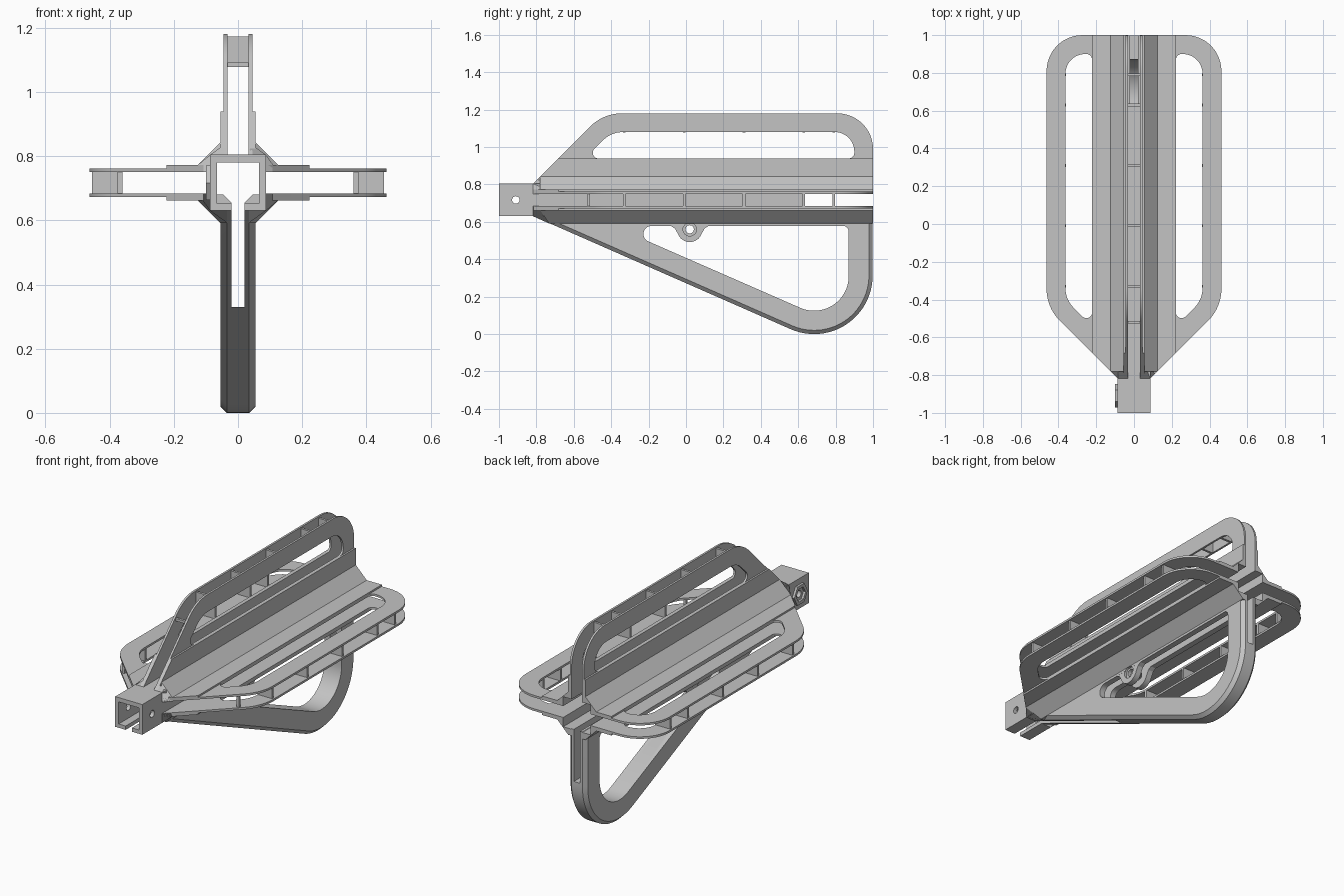
import bpy
import bmesh
from math import sin, cos, pi, radians
from mathutils import Matrix, Vector

cube = bpy.data.objects.get("Cube")
if cube:
    bpy.data.objects.remove(cube)

GREY = (0.55, 0.55, 0.55, 1)
grey = bpy.data.materials.new("plain grey")
grey.use_nodes = True
grey.diffuse_color = GREY
grey.node_tree.nodes["Principled BSDF"].inputs["Base Color"].default_value = GREY

AXIS = 0.717   # height of the tube centre line


def arc(cy, cz, r, start, end, n=16):
    angles = [radians(start + (end - start) * i / n) for i in range(n + 1)]
    return [(cy + r * cos(a), cz + r * sin(a)) for a in angles]


def circle(cy, cz, r, n=24):
    return arc(cy, cz, r, 0, 360, n)[:-1]


def fillet(corners, n=12):
    """Round each (y, z, radius) corner of an outline."""
    out = []
    for i, (y, z, r) in enumerate(corners):
        p = Vector((y, z))
        if not r:
            out.append((y, z))
            continue
        a = (Vector(corners[i - 1][:2]) - p).normalized()
        b = (Vector(corners[(i + 1) % len(corners)][:2]) - p).normalized()
        half = a.angle(b) / 2
        centre = p + (a + b).normalized() * (r / sin(half))
        reach = a.dot(centre - p)
        u, v = p + a * reach - centre, p + b * reach - centre
        for k in range(n + 1):
            out.append(tuple(centre + u.slerp(v, k / n).normalized() * r))
    return out


def prism(name, outline, lo, hi, along="X", bevel=0):
    """Extrude an outline: (y, z) points along X or (x, z) points along Y."""
    bm = bmesh.new()
    place = (lambda a, b, t: (t, a, b)) if along == "X" else (lambda a, b, t: (a, t, b))
    ends = [[bm.verts.new(place(a, b, t)) for a, b in outline] for t in (lo, hi)]
    caps = [bm.faces.new(e) for e in ends]
    n = len(outline)
    for i in range(n):
        j = (i + 1) % n
        bm.faces.new((ends[0][i], ends[0][j], ends[1][j], ends[1][i]))
    bmesh.ops.recalc_face_normals(bm, faces=bm.faces)
    if bevel:
        rim = {e for f in caps for e in f.edges}
        bmesh.ops.bevel(bm, geom=list(rim), offset=bevel, segments=1, affect="EDGES")
    mesh = bpy.data.meshes.new(name)
    bm.to_mesh(mesh)
    bm.free()
    mesh.materials.append(grey)
    obj = bpy.data.objects.new(name, mesh)
    bpy.context.collection.objects.link(obj)
    return obj


def cut(obj, *cutters):
    """Subtract the cutters, bake the result and discard them."""
    for c in cutters:
        c.hide_render = True
        m = obj.modifiers.new("cut", "BOOLEAN")
        m.operation, m.solver, m.object = "DIFFERENCE", "EXACT", c
    graph = bpy.context.evaluated_depsgraph_get()
    baked = bpy.data.meshes.new_from_object(obj.evaluated_get(graph))
    obj.modifiers.clear()
    obj.data = baked
    for c in cutters:
        bpy.data.objects.remove(c)
    return obj


def box(name, x0, x1, y0, y1, z0, z1):
    return prism(name, [(y0, z0), (y1, z0), (y1, z1), (y0, z1)], x0, x1)


# Square tube, slotted underneath: open socket in front, thicker floor behind
def tube(name, y0, y1, inner):
    half = [(0.02, 0.63), (0.087, 0.63), (0.087, 0.805)]
    outline = half + [(-x, z) for x, z in reversed(half)]
    outline += [(-x, z) for x, z in inner] + list(reversed(inner))
    return prism(name, outline, y0, y1, "Y")


socket = tube("socket", -1, -0.81, [(0.02, 0.652), (0.065, 0.652), (0.065, 0.78)])
cut(socket, prism("pin_hole", circle(-0.91, AXIS, 0.02), -0.2, 0.2))
tube("tube", -0.81, 0.635, [(0.02, 0.655), (0.045, 0.68), (0.065, 0.68), (0.065, 0.78)])

# Hexagonal nut holder on one side of the socket
holder = prism("nut_holder", circle(-0.91, AXIS, 0.062, 6), -0.1, -0.085)
cut(holder, prism("nut_pocket", circle(-0.91, AXIS, 0.042, 6), -0.2, 0.2))

# Diagonal gussets in the four corners between the fins
GUSSET = [(0.055, 0.125), (0.125, 0.055), (0.125, 0.034), (0.087, 0.034),
          (0.087, 0.087), (0.034, 0.087), (0.034, 0.125)]
for sx, side in ((1, "left"), (-1, "right")):
    for sz, level in ((1, "upper"), (-1, "lower")):
        g = prism(f"{level}_{side}_gusset",
                  [(sx * x, AXIS + sz * z) for x, z in GUSSET], -0.8, 1, "Y")
        for v in g.data.vertices:
            if v.co.y < 0:
                cone = -0.905 + max(abs(v.co.x), abs(v.co.z - AXIS))
                v.co.y = max(cone, -0.82 + (0.63 - v.co.z) / 0.4375)

# Three double-walled fins: thin slotted plates, thick roots and rungs
FIN = fillet([(-0.818, 0.087, 0), (-0.442, 0.463, 0.24), (1, 0.463, 0.19), (1, 0.087, 0)])
WINDOW = fillet([(-0.541, 0.222, 0.03), (-0.40, 0.363, 0.15),
                 (0.9, 0.363, 0.105), (0.9, 0.222, 0.03)])
ROOT = [(-0.818, 0.087), (-0.683, 0.222), (1, 0.222), (1, 0.087)]
RUNGS = (-0.52, -0.33, -0.01, 0.31, 0.63, 0.79)

for fin, angle in (("top", 0), ("left", pi / 2), ("right", -pi / 2)):
    parts = []
    for s, wall in ((1, "a"), (-1, "b")):
        plate = prism(f"{fin}_fin_plate_{wall}", FIN, s * 0.033, s * 0.045)
        cut(plate, prism("window", WINDOW, -0.1, 0.1))
        parts += [plate, prism(f"{fin}_fin_root_{wall}", ROOT, s * 0.034, s * 0.055)]
    for i, y in enumerate(RUNGS):
        top = min(0.455, y + 0.895)
        parts.append(box(f"{fin}_fin_rung_{i + 1}", -0.034, 0.034,
                         y - 0.007, y + 0.007, 0.36, top))
    turn = Matrix.Translation((0, 0, AXIS)) @ Matrix.Rotation(angle, 4, "Y")
    for p in parts:
        p.data.transform(turn)

# Lower keel: bevelled loop, split down the middle in its upper part
KEEL = [(-0.82, 0.632)] + arc(0.685, 0.313, 0.313, 246.4, 360, 24) + [(0.998, 0.632)]
OPENING = fillet([(0.87, 0.578, 0.03), (-0.39, 0.578, 0.043), (0.87, 0.027, 0.185)], 20)
keel = prism("keel", KEEL, -0.055, 0.055, bevel=0.02)
cut(keel, prism("opening", OPENING, -0.2, 0.2),
    box("split", -0.02, 0.02, -1.2, 1.2, 0.33, 0.7),
    prism("bolt_hole", circle(0.02, 0.56, 0.035), -0.2, 0.2))

# Bolt boss hanging into the keel opening
BOSS = ([(-0.10, 0.59), (-0.06, 0.565)] + arc(0.02, 0.56, 0.068, 200, 340)
        + [(0.10, 0.565), (0.14, 0.59)])
for s, side in ((1, "left"), (-1, "right")):
    boss = prism(f"{side}_bolt_boss", BOSS, s * 0.02, s * 0.0545)
    cut(boss, prism("bore", circle(0.02, 0.56, 0.022), -0.2, 0.2),
        prism("counterbore", circle(0.02, 0.56, 0.036), s * 0.042, s * 0.2))

# Smooth the rounded rims, keep the corners crisp
bpy.ops.object.select_all(action="DESELECT")
for o in bpy.context.collection.objects:
    if o.type == "MESH":
        o.select_set(True)
        bpy.context.view_layer.objects.active = o
bpy.ops.object.shade_smooth_by_angle(angle=radians(25))
